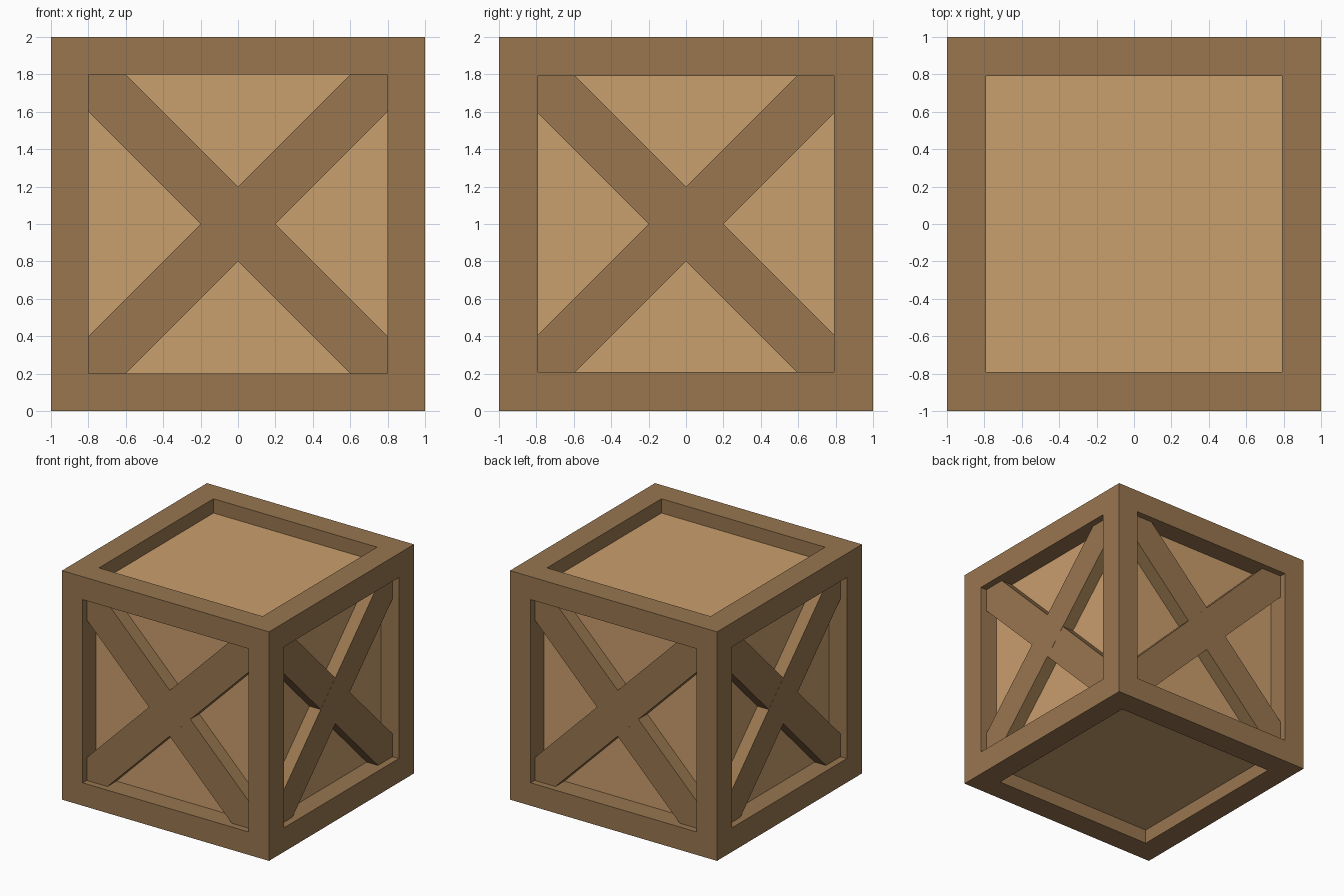
import bpy, bmesh
from mathutils import Matrix
from math import pi

if "Cube" in bpy.data.objects:
    bpy.data.objects.remove(bpy.data.objects["Cube"])


def material(name, rgb):
    m = bpy.data.materials.new(name)
    m.diffuse_color = (*rgb, 1)
    m.use_nodes = True
    m.node_tree.nodes["Principled BSDF"].inputs["Base Color"].default_value = m.diffuse_color
    return m


frame_wood = material("frame_wood", (0.314, 0.181, 0.078))
panel_wood = material("panel_wood", (0.584, 0.342, 0.153))


def finish(name, bm, mat):
    bmesh.ops.recalc_face_normals(bm, faces=bm.faces)
    me = bpy.data.meshes.new(name)
    bm.to_mesh(me)
    bm.free()
    me.materials.append(mat)
    ob = bpy.data.objects.new(name, me)
    bpy.context.collection.objects.link(ob)
    return ob


def box(name, lo, hi, mat):
    bm = bmesh.new()
    bmesh.ops.create_cube(bm, size=1)
    for v in bm.verts:
        v.co = [h if c > 0 else l for c, l, h in zip(v.co, lo, hi)]
    return finish(name, bm, mat)


def span(sign, inner):
    return sorted((sign * inner, sign * 1.0))


# Recessed light panels (one solid core)
box("panels", (-0.83, -0.82, 0.125), (0.83, 0.82, 1.875), panel_wood)

# Twelve frame rails
for a in (-1, 1):
    for b in (-1, 1):
        x, y = span(a, 0.8), span(b, 0.79)
        box("corner_post", (x[0], y[0], 0), (x[1], y[1], 2), frame_wood)
        y, z = span(a, 0.79), span(b, 0.8)
        box("cross_rail", (-0.8, y[0], 1 + z[0]), (0.8, y[1], 1 + z[1]), frame_wood)
        x, z = span(a, 0.79), span(b, 0.79)
        box("side_rail", (x[0], -0.79, 1 + z[0]), (x[1], 0.79, 1 + z[1]), frame_wood)


# Diagonal brace: a bar clipped square into both corners of the opening
def brace(name, half, front, back, flip, turn):
    k = half - 0.2
    pts = [(-half, -half), (-k, -half), (half, k), (half, half), (k, half), (-half, -k)]
    bm = bmesh.new()
    f = bm.faces.new([bm.verts.new((flip * u, -front, 1 + w)) for u, w in pts])
    new = bmesh.ops.extrude_face_region(bm, geom=[f])["geom"]
    bmesh.ops.translate(bm, verts=[g for g in new if isinstance(g, bmesh.types.BMVert)],
                        vec=(0, front - back, 0))
    bm.transform(Matrix.Rotation(turn, 4, 'Z'))
    finish(name, bm, frame_wood)


# Crossed braces on the four upright sides
for i, side in enumerate(("front", "right", "back", "left")):
    half, front, back = ((0.8, 0.944, 0.81), (0.79, 0.94, 0.82))[i % 2]
    brace(side + "_brace_rising", half, front, back, 1, i * pi / 2)
    brace(side + "_brace_falling", half, front - 0.001, back, -1, i * pi / 2)
